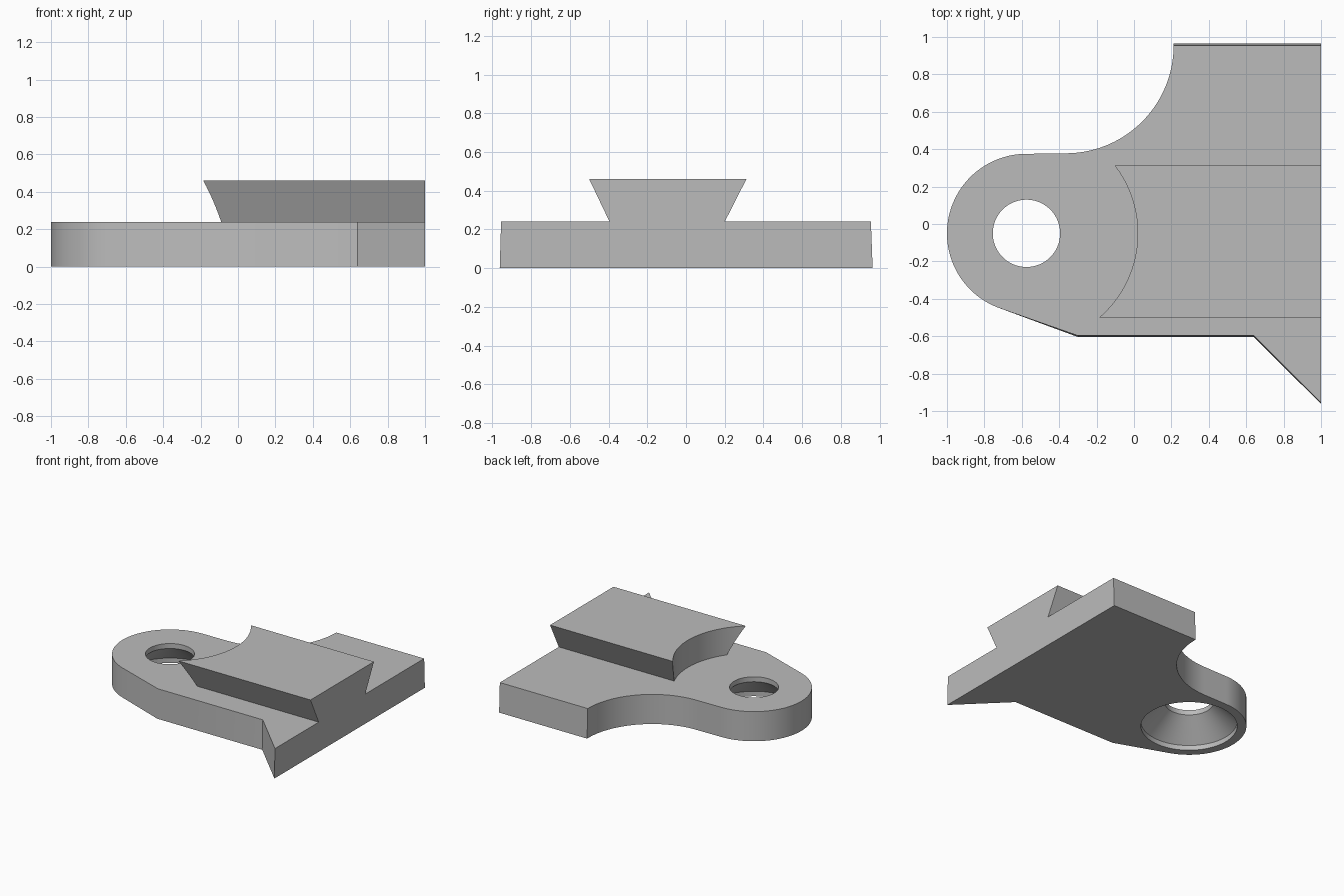
import bpy, bmesh
from math import sin, cos, radians

if "Cube" in bpy.data.objects:
    bpy.data.objects.remove(bpy.data.objects["Cube"])

grey = bpy.data.materials.new("plain grey")
grey.use_nodes = True
COLOR = (0.5, 0.5, 0.5, 1)
grey.diffuse_color = COLOR
grey.node_tree.nodes["Principled BSDF"].inputs["Base Color"].default_value = COLOR

EYE = (-0.575, -0.05)   # centre of the rounded end and its hole
THICK = 0.24            # plate thickness
TOP = 0.46              # top of the dovetail rail


def arc(center, r, start, end, n):
    angles = [radians(start + (end - start) * i / n) for i in range(n + 1)]
    return [(center[0] + r * cos(a), center[1] + r * sin(a)) for a in angles]


def loft(name, rings):
    """Closed solid through rings that have equal point counts."""
    bm = bmesh.new()
    loops = [[bm.verts.new(p) for p in ring] for ring in rings]
    for low, high in zip(loops, loops[1:]):
        for i in range(len(low)):
            j = (i + 1) % len(low)
            bm.faces.new((low[i], low[j], high[j], high[i]))
    bm.faces.new(loops[0])
    bm.faces.new(loops[-1])
    bmesh.ops.recalc_face_normals(bm, faces=bm.faces)
    mesh = bpy.data.meshes.new(name)
    bm.to_mesh(mesh)
    bm.free()
    mesh.materials.append(grey)
    obj = bpy.data.objects.new(name, mesh)
    bpy.context.collection.objects.link(obj)
    return obj


def turned(name, profile, n=96):
    """Solid of revolution about the eye axis from (radius, z) pairs."""
    return loft(name, [[(x, y, z) for x, y in arc(EYE, r, 0, 360, n)[:-1]]
                       for r, z in profile])


def cut(target, cutter):
    cutter.hide_render = True
    bpy.context.view_layer.objects.active = target
    mod = target.modifiers.new("cut", "BOOLEAN")
    mod.operation, mod.solver, mod.object = "DIFFERENCE", "EXACT", cutter
    bpy.ops.object.modifier_apply(modifier=mod.name)
    bpy.data.objects.remove(cutter)


def smooth(obj):
    bpy.ops.object.select_all(action="DESELECT")
    obj.select_set(True)
    bpy.context.view_layer.objects.active = obj
    bpy.ops.object.shade_smooth_by_angle(angle=radians(20))


# Plate: rounded eye, concave back corner, pointed front corner
outline = [(-0.3, -0.597), (0.64, -0.597), (1, -0.955), (1, 0.955)]
outline += arc((-0.365, 0.955), 0.577, 0, -90, 40)
outline += arc(EYE, 0.425, 90, 250, 64)


def draft(y):
    """Straight front and back edges lean out slightly at the base."""
    return y + 0.009 if y > 0.95 else y - 0.007 if y < -0.55 else y


plate = loft("base_plate", [[(x, draft(y), 0) for x, y in outline],
                            [(x, y, THICK) for x, y in outline]])

# Hole: counterbore, cone, then a short straight neck
cut(plate, turned("hole_cutter", [(0.357, -0.1), (0.357, 0.04), (0.18, 0.2),
                                  (0.18, 0.4)]))
smooth(plate)

# Dovetail rail with its inner end scooped around the eye
section = [(-0.395, THICK), (0.2, THICK), (0.312, TOP), (-0.5, TOP)]
rail = loft("dovetail_rail", [[(x, y, z) for y, z in section] for x in (-0.4, 1)])
cut(rail, turned("scoop_cutter", [(0.595, 0), (0.595, 0.7)], 160))
smooth(rail)
